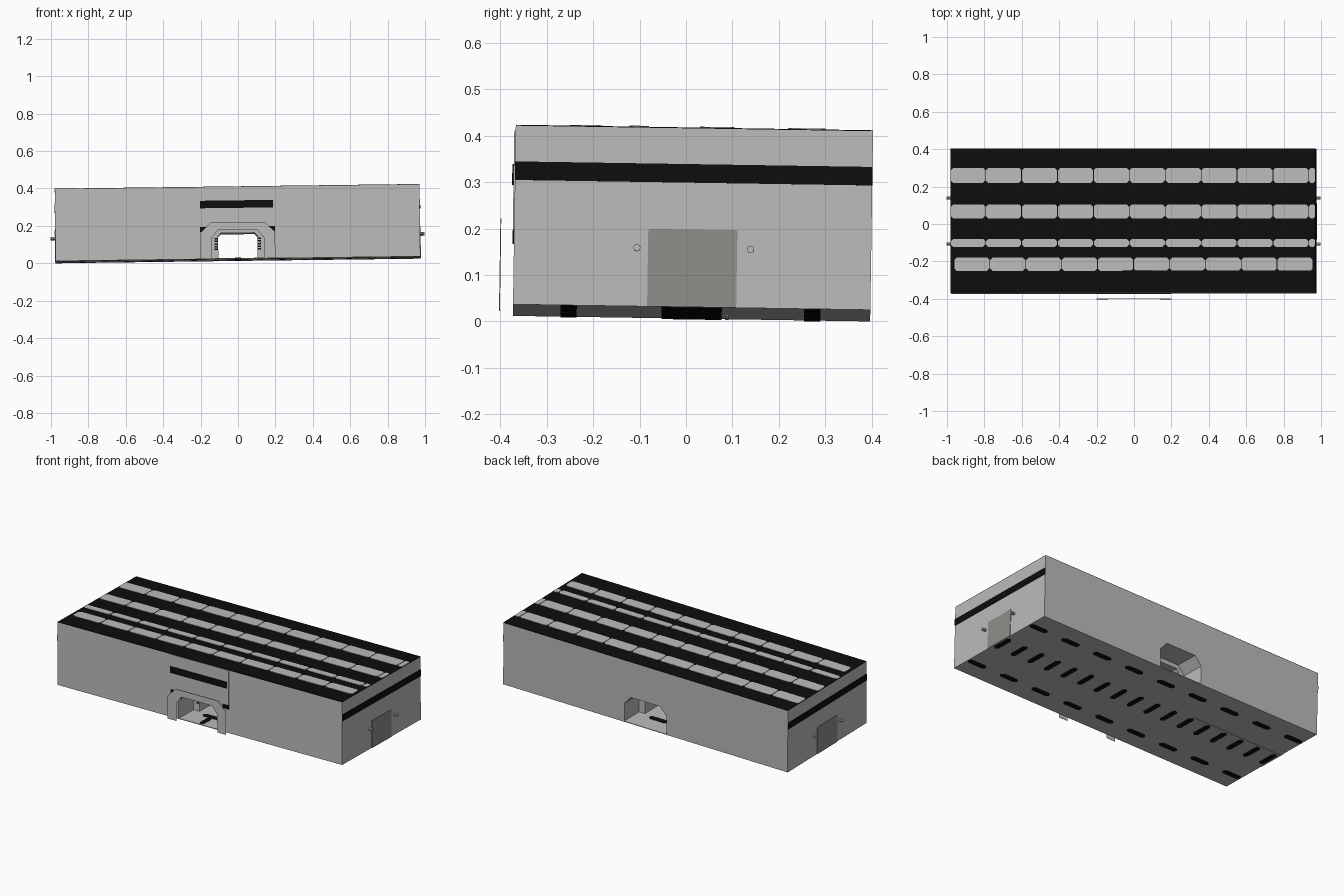
import bpy, bmesh, math
from mathutils import Matrix

if "Cube" in bpy.data.objects:
    bpy.data.objects.remove(bpy.data.objects["Cube"])

L, W, H = 1.95, 0.77, 0.385          # main block
T = 0.003                            # plate thickness
# the whole model sits very slightly tilted
TILT = (Matrix.Translation((0, 0.012, 0.0185)) @ Matrix.Rotation(-0.0155, 4, 'X')
        @ Matrix.Rotation(-0.0128, 4, 'Y'))


def material(name, rgb):
    m = bpy.data.materials.new(name)
    m.diffuse_color = (*rgb, 1)
    m.use_nodes = True
    m.node_tree.nodes["Principled BSDF"].inputs["Base Color"].default_value = m.diffuse_color
    return m


GREY = material("light_grey", (0.50, 0.50, 0.50))
DOOR = material("door_grey", (0.27, 0.27, 0.25))
BLACK = material("black", (0.004, 0.004, 0.004))


def finish(name, bm, mat):
    bmesh.ops.recalc_face_normals(bm, faces=bm.faces)
    bm.transform(TILT)
    me = bpy.data.meshes.new(name)
    bm.to_mesh(me)
    bm.free()
    me.materials.append(mat)
    ob = bpy.data.objects.new(name, me)
    bpy.context.collection.objects.link(ob)
    return ob


def add_box(bm, x0, x1, y0, y1, z0, z1):
    m = (Matrix.Translation(((x0 + x1) / 2, (y0 + y1) / 2, (z0 + z1) / 2))
         @ Matrix.Diagonal((x1 - x0, y1 - y0, z1 - z0, 1)))
    bmesh.ops.create_cube(bm, size=1, matrix=m)


def boxes(name, mat, *specs):
    bm = bmesh.new()
    for s in specs:
        add_box(bm, *s)
    return finish(name, bm, mat)


def add_prism(bm, pts, vec):
    f = bm.faces.new([bm.verts.new(p) for p in pts])
    r = bmesh.ops.extrude_face_region(bm, geom=[f])
    bmesh.ops.translate(bm, vec=vec,
                        verts=[v for v in r['geom'] if isinstance(v, bmesh.types.BMVert)])


def arch(half, top, cut_x, cut_z):
    """Octagonal arch outline from left foot to right foot."""
    left = [(-half, 0), (-half, top - cut_z), (-half + cut_x, top)]
    return left + [(-x, z) for x, z in reversed(left)]


def gate(name, outer, inner, y0, y1, mat):
    """Outer outline with an arch notched out of its underside."""
    bm = bmesh.new()
    add_prism(bm, [(x, y0, z) for x, z in outer + inner[::-1]], (0, y1 - y0, 0))
    return finish(name, bm, mat)


def lozenge(bm, cx, cy, sx, sy, z0, z1, c):
    """Flat plate with clipped corners."""
    a, b = sx / 2, sy / 2
    pts = [(-a + c, -b), (a - c, -b), (a, -b + c), (a, b - c),
           (a - c, b), (-a + c, b), (-a, b - c), (-a, -b + c)]
    add_prism(bm, [(cx + x, cy + y, z0) for x, y in pts], (0, 0, z1 - z0))


# main block with tunnel, narrower corridor inside, thin floor
tunnel = arch(0.145, 0.165, 0.045, 0.05)
block = [(-L / 2, 0), (-L / 2, H), (L / 2, H), (L / 2, 0)]
gate("main_block", block, tunnel, -W / 2, W / 2, GREY)
gate("corridor_lining", tunnel, arch(0.105, 0.14, 0.015, 0.015), -0.24, 0.24, GREY)
boxes("tunnel_floor", GREY, (-0.15, 0.15, -W / 2, W / 2, 0, 0.004))

# corridor side rungs
boxes("corridor_rungs", BLACK, *[
    (s * 0.115 - 0.009, s * 0.115 + 0.009, -0.24 - T, -0.24, z, z + 0.008)
    for s in (-1, 1) for z in [0.05 + 0.014 * i for i in range(5)]])

# thin portal sheet standing in front of the tunnel
gate("front_portal", arch(0.2, 0.195, 0.055, 0.055), arch(0.14, 0.155, 0.035, 0.045),
     -0.415, -0.413, GREY)

# front panel above the portal, with stripe and dark lower corners
F = -W / 2
boxes("front_panel", GREY, (-0.2, 0.2, F - T, F, 0.172, H))
boxes("front_stripe", BLACK, (-0.2, 0.19, F - 2 * T, F - T, 0.272, 0.312))
boxes("front_dark_corners", BLACK, *[
    (s * 0.178 - 0.022, s * 0.178 + 0.022, F - T, F, 0.145, 0.172) for s in (-1, 1)])

# end walls: stripe, door and two small pegs each
for s, side in ((1, "right"), (-1, "left")):
    a, b = sorted((s * L / 2, s * (L / 2 + T)))
    boxes(side + "_stripe", BLACK, (a, b, F, -F, 0.268, 0.308))
    boxes(side + "_door", DOOR, (a, b, -0.096, 0.096, 0.0, 0.167))
    bm = bmesh.new()
    for y in (-0.12, 0.125):
        bmesh.ops.create_cone(
            bm, cap_ends=True, segments=8, radius1=0.008, radius2=0.008, depth=0.025,
            matrix=Matrix.Translation((s * (L / 2 + 0.0125), y, 0.126))
            @ Matrix.Rotation(math.pi / 2, 4, 'Y'))
    finish(side + "_pegs", bm, GREY)

# black roof with four rows of pale panels
boxes("roof_skin", BLACK, (-L / 2, L / 2, F, -F, H, H + 0.002))
bm = bmesh.new()
STEP = 0.192
for y0, y1, start in ((0.22, 0.30, -0.98), (0.03, 0.105, -0.98),
                      (-0.122, -0.08, -0.98), (-0.25, -0.18, -1.15)):
    for i in range(12):
        x0 = max(start + i * STEP + 0.002, -L / 2 + 0.002)
        x1 = min(start + (i + 1) * STEP - 0.002, L / 2 - 0.002)
        if x1 - x0 > 0.02:
            lozenge(bm, (x0 + x1) / 2, (y0 + y1) / 2 - 0.018, x1 - x0, y1 - y0,
                    H + 0.002, H + 0.004, min(0.012, (x1 - x0) / 4))
finish("roof_panels", bm, GREY)

# underside markings: long dashes on both sides, cross dashes in the middle
bm = bmesh.new()
for i in range(9):
    for y in (-0.265, 0.26):
        lozenge(bm, 0.911 - i * 0.2277, y, 0.12, 0.035, -0.002, 0, 0.012)
for i in range(17):
    lozenge(bm, 0.95 - i * 0.1187, 0, 0.032, 0.13, -0.002, 0, 0.012)
finish("underside_dashes", bm, BLACK)

# matching markings on the tunnel floor
bm = bmesh.new()
for y in (-0.265, 0.26):
    lozenge(bm, 0, y, 0.12, 0.035, 0.004, 0.006, 0.012)
lozenge(bm, 0, -0.33, 0.03, 0.09, 0.004, 0.006, 0.01)
finish("floor_dashes", bm, BLACK)

# thin pale seam on the underside
boxes("underside_seam", GREY, (-0.97, -0.35, 0.072, 0.08, -0.002, 0))
